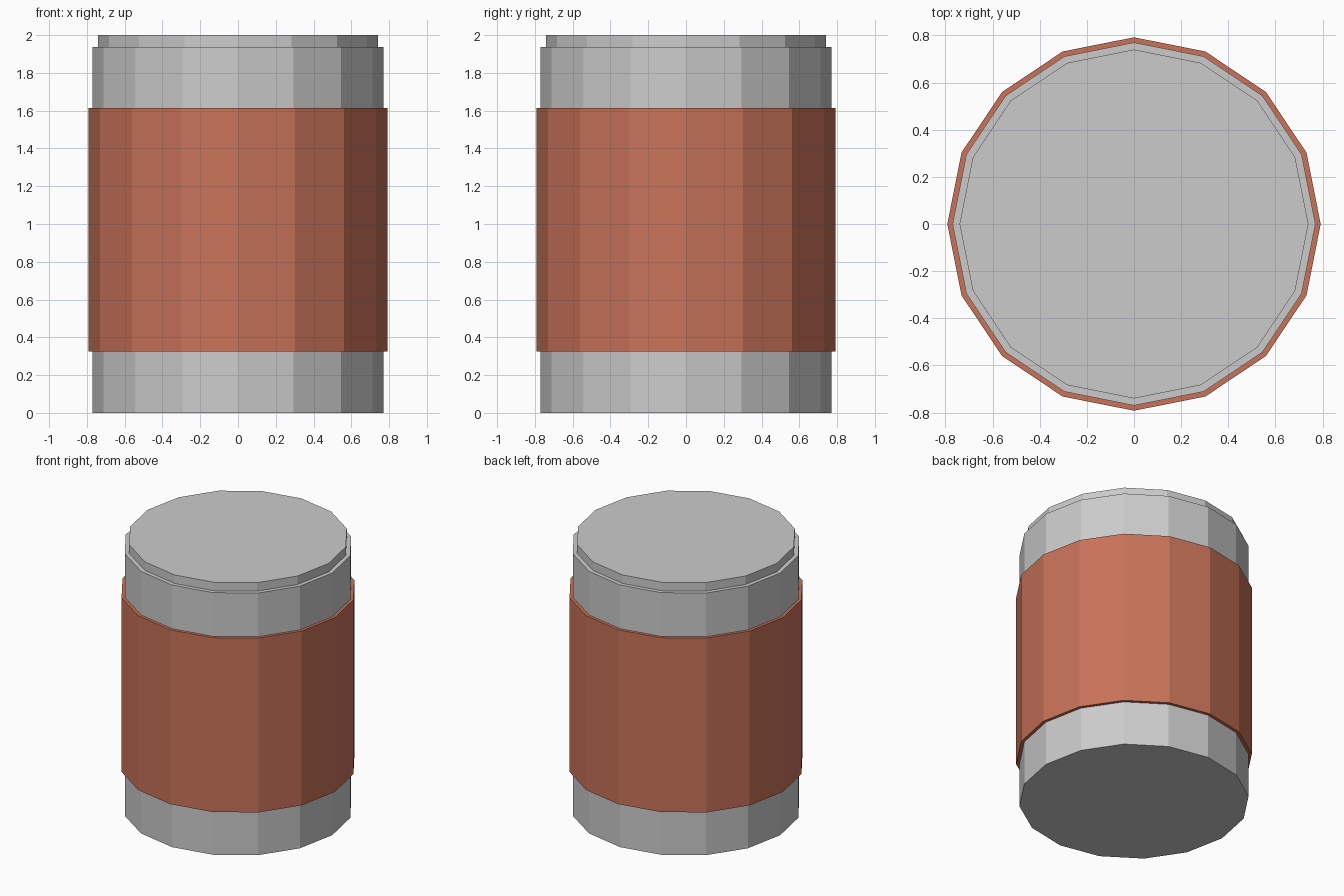
import bpy, bmesh
from math import cos, sin, tau

if "Cube" in bpy.data.objects:
    bpy.data.objects.remove(bpy.data.objects["Cube"])

SIDES = 16


def lathe(name, profile, color=None):
    """Revolve (radius, z) points around z; closed ends are capped with n-gons."""
    bm = bmesh.new()
    rings = [[bm.verts.new((r * cos(tau * i / SIDES), r * sin(tau * i / SIDES), z))
              for i in range(SIDES)] for r, z in profile]
    for a, b in zip(rings, rings[1:]):
        for i in range(SIDES):
            j = (i + 1) % SIDES
            bm.faces.new((a[i], a[j], b[j], b[i]))
    if color is None:
        bm.faces.new(rings[0][::-1])
        bm.faces.new(rings[-1])
    mesh = bpy.data.meshes.new(name)
    bm.to_mesh(mesh)
    bm.free()
    obj = bpy.data.objects.new(name, mesh)
    bpy.context.collection.objects.link(obj)
    if color:
        mat = bpy.data.materials.new(name + "_color")
        mat.diffuse_color = color
        mat.use_nodes = True
        mat.node_tree.nodes["Principled BSDF"].inputs["Base Color"].default_value = mat.diffuse_color
        mesh.materials.append(mat)
    return obj


# Grey can with a stepped-in top
lathe("can_body", [(0.77, 0), (0.77, 1.937), (0.74, 1.937), (0.74, 2.0)])

# Wrapped label, a thin sleeve standing proud of the can
lathe("label_band", [(0.77, 0.326), (0.792, 0.326), (0.792, 1.614), (0.77, 1.614)],
      (0.58, 0.17, 0.10, 1))
